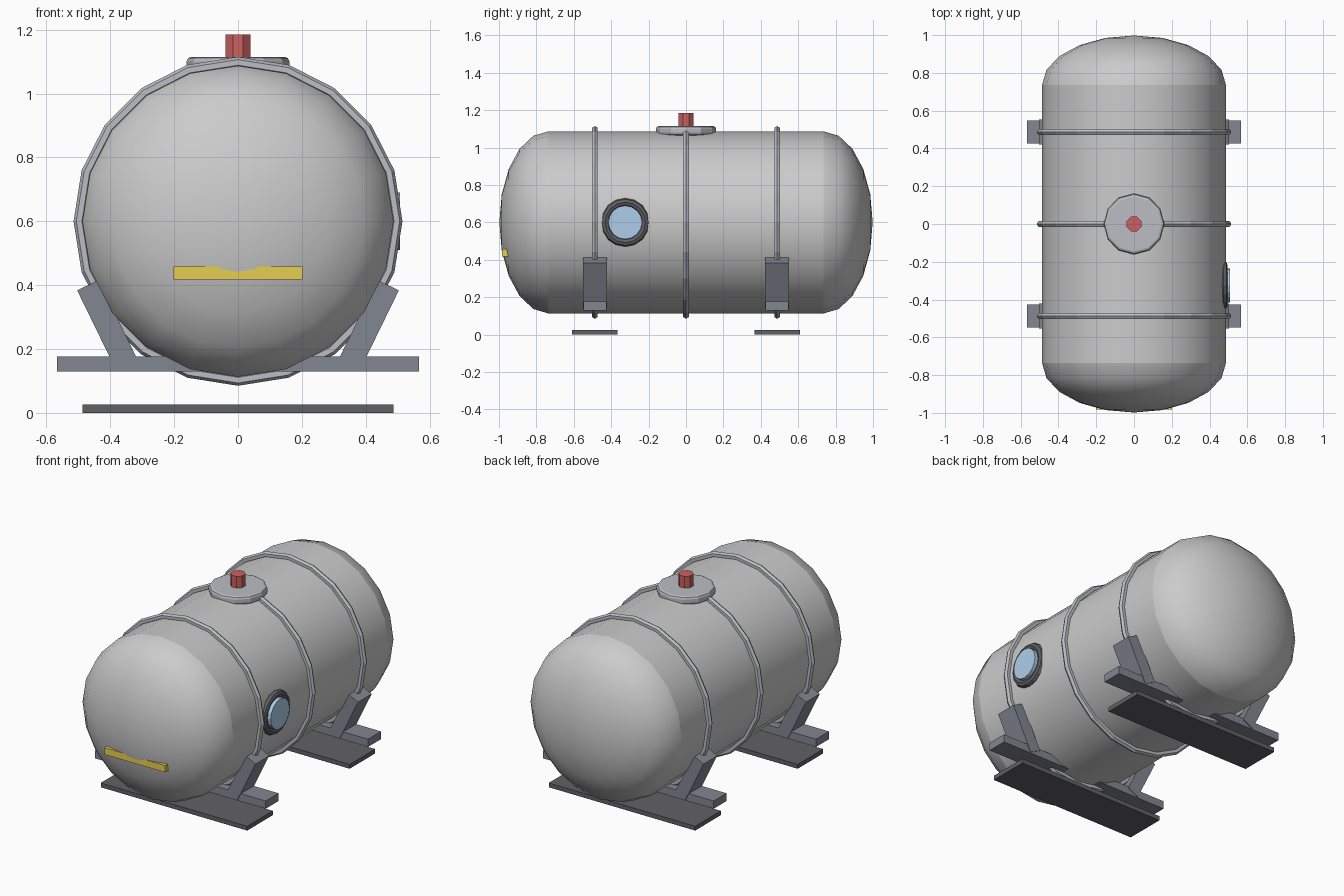
import bpy, bmesh
from math import radians, pi, sin, cos
from mathutils import Matrix

if "Cube" in bpy.data.objects:
    bpy.data.objects.remove(bpy.data.objects["Cube"])

TANK_Z, TANK_R, SIDES = 0.60, 0.487, 20


def mat(name, rgb):
    m = bpy.data.materials.new(name)
    m.diffuse_color = (*rgb, 1)
    m.use_nodes = True
    m.node_tree.nodes["Principled BSDF"].inputs["Base Color"].default_value = m.diffuse_color
    return m


SHELL = mat("shell_grey", (0.72, 0.74, 0.75))
STEEL = mat("steel", (0.50, 0.51, 0.55))
FRAME = mat("frame_dark", (0.22, 0.24, 0.28))
BLACK = mat("rubber_black", (0.12, 0.12, 0.13))
GLASS = mat("glass_blue", (0.42, 0.62, 0.82))
RED = mat("valve_red", (0.60, 0.12, 0.12))
YELLOW = mat("plate_yellow", (0.80, 0.62, 0.08))


def finish(ob, name, material, smooth=None):
    ob.name = name
    ob.data.materials.append(material)
    if smooth:
        bpy.ops.object.shade_smooth_by_angle(angle=radians(smooth))
    return ob


def box(name, size, loc, material, tilt=0):
    bpy.ops.mesh.primitive_cube_add(size=1, location=loc, rotation=(0, tilt, 0))
    ob = bpy.context.object
    ob.scale = size
    return finish(ob, name, material)


def cylinder(name, r, depth, loc, material, sides, rot=(0, 0, 0), smooth=None):
    bpy.ops.mesh.primitive_cylinder_add(vertices=sides, radius=r, depth=depth,
                                        location=loc, rotation=rot)
    return finish(bpy.context.object, name, material, smooth)


def torus(name, major, minor, loc, rot, material, segs, minor_segs):
    bpy.ops.mesh.primitive_torus_add(major_radius=major, minor_radius=minor,
                                     major_segments=segs, minor_segments=minor_segs,
                                     location=loc, rotation=rot)
    return finish(bpy.context.object, name, material)


def lathe(name, profile, material):
    """Spin (radius, y) points around the tank axis."""
    bm = bmesh.new()
    vs = [bm.verts.new((0, y, r)) for r, y in profile]
    edges = [bm.edges.new(p) for p in zip(vs, vs[1:])]
    bmesh.ops.spin(bm, geom=vs + edges, cent=(0, 0, 0), axis=(0, 1, 0),
                   angle=2 * pi, steps=SIDES)
    bmesh.ops.remove_doubles(bm, verts=bm.verts, dist=1e-4)
    bmesh.ops.recalc_face_normals(bm, faces=bm.faces)
    if sum(f.normal.dot(f.calc_center_median()) for f in bm.faces) < 0:
        bmesh.ops.reverse_faces(bm, faces=bm.faces)
    me = bpy.data.meshes.new(name)
    bm.to_mesh(me)
    bm.free()
    ob = bpy.data.objects.new(name, me)
    ob.location.z = TANK_Z
    bpy.context.collection.objects.link(ob)
    bpy.ops.object.select_all(action='DESELECT')
    ob.select_set(True)
    bpy.context.view_layer.objects.active = ob
    return finish(ob, name, material, 40)


# Tank shell and its two elliptical ends
lathe("tank_shell", [(TANK_R, -0.735), (TANK_R, 0.735)], SHELL)
for side, s in (("front", -1), ("back", 1)):
    arc = [radians(18 * i) for i in range(6)]
    lathe(side + "_dome",
          [(TANK_R * cos(a), s * (0.735 + 0.263 * sin(a))) for a in arc], SHELL)

# Hoops around the tank
for name, y in (("front", -0.487), ("middle", 0), ("back", 0.487)):
    torus(name + "_hoop", 0.4975, 0.0175, (0, y, TANK_Z), (pi / 2, 0, 0),
          STEEL, SIDES, 6)

# Saddles: foot pad, cross beam and two leaning struts each
for name, y in (("front", -0.487), ("back", 0.487)):
    box(name + "_foot_pad", (0.975, 0.243, 0.026), (0, y, 0.013), BLACK)
    box(name + "_cross_beam", (1.135, 0.122, 0.047), (0, y, 0.153), FRAME)
    for side, s in (("left", -1), ("right", 1)):
        box(f"{name}_{side}_strut", (0.075, 0.13, 0.278),
            (s * 0.409, y, 0.275), FRAME, s * radians(26))

# Hatch lid with rounded rim, and valve on top
hatch = cylinder("hatch_lid", 0.161, 0.05, (0, 0, 1.09), STEEL, 12)
bev = hatch.modifiers.new("rim", 'BEVEL')
bev.width, bev.segments, bev.limit_method = 0.015, 2, 'ANGLE'
bev.angle_limit = radians(40)
cylinder("valve", 0.042, 0.08, (0, 0, 1.145), RED, 8, (0, 0, pi / 8))

# Porthole on the right side
torus("porthole_ring", 0.108, 0.022, (0.473, -0.325, TANK_Z), (0, pi / 2, 0),
      BLACK, 16, 8)
cylinder("porthole_glass", 0.09, 0.05, (0.483, -0.325, TANK_Z), GLASS, 16,
         (0, pi / 2, 0))

# Yellow plate on the front end
box("front_plate", (0.404, 0.04, 0.041), (0, -0.963, 0.4375), YELLOW)
